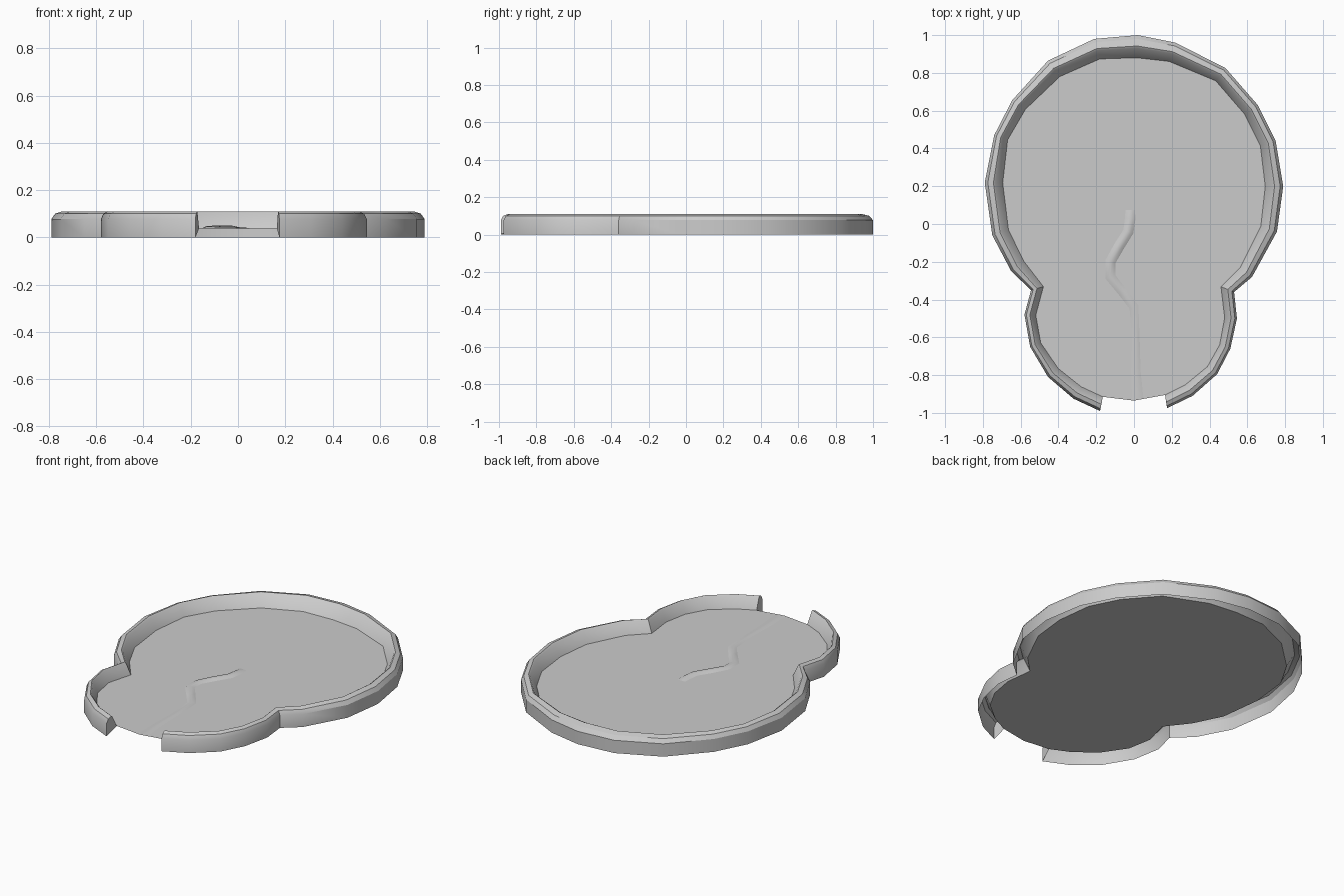
import bpy, bmesh, math
from mathutils import Vector

if "Cube" in bpy.data.objects:
    bpy.data.objects.remove(bpy.data.objects["Cube"])

# Outer rim outline, clockwise from the left side of the gap: x, y, wall thickness
OUTLINE = [
    (-.18, -.99, .075), (-.32, -.925, .075), (-.455, -.81, .07), (-.55, -.65, .06),
    (-.58, -.48, .06), (-.545, -.35, .068), (-.65, -.25, .085), (-.75, -.06, .09),
    (-.79, .22, .095), (-.74, .47, .075), (-.645, .655, .085), (-.455, .865, .105),
    (-.21, .98, .11), (.02, 1.0, .12), (.22, .96, .105), (.485, .825, .085),
    (.655, .63, .085), (.75, .44, .085), (.79, .20, .095), (.757, -.04, .09),
    (.625, -.28, .08), (.53, -.36, .075), (.545, -.50, .065), (.51, -.66, .06),
    (.44, -.795, .065), (.31, -.91, .07), (.175, -.975, .07)]
FLOOR_Z = 0.038
# Wall section: fraction of thickness inward, height
SECTION = [(0, 0), (0, .077), (.17, .1), (.48, .11), (.58, .104), (1, FLOOR_Z)]


def make_object(name, bm, angle=30):
    mesh = bpy.data.meshes.new(name)
    bm.to_mesh(mesh)
    bm.free()
    obj = bpy.data.objects.new(name, mesh)
    bpy.context.collection.objects.link(obj)
    bpy.ops.object.select_all(action='DESELECT')
    obj.select_set(True)
    bpy.context.view_layer.objects.active = obj
    bpy.ops.object.shade_smooth_by_angle(angle=math.radians(angle))
    return obj


def right_normals(points):
    """Unit normals to the right of an open path."""
    result = []
    last = len(points) - 1
    for i in range(len(points)):
        total = Vector((0, 0))
        for a, b in ((i - 1, i), (i, i + 1)):
            if a >= 0 and b <= last:
                total += (points[b] - points[a]).normalized()
        total.normalize()
        result.append(Vector((total.y, -total.x)))
    return result


def bridge(bm, rows):
    for a, b in zip(rows, rows[1:]):
        for j in range(len(a) - 1):
            bm.faces.new((a[j], b[j], b[j + 1], a[j + 1]))


# Rim wall: hollow shell, open underneath, closed at the gap
pts = [Vector(p[:2]) for p in OUTLINE]
normals = right_normals(pts)
normals[0], normals[-1] = Vector((.2, 1)), Vector((-.15, 1))
bm = bmesh.new()
rows = []
for p, n, o in zip(pts, normals, OUTLINE):
    rows.append([bm.verts.new((*(p + n * o[2] * f), z)) for f, z in SECTION])
bridge(bm, rows)
bm.faces.new(rows[0])
bm.faces.new(rows[-1][::-1])
bmesh.ops.recalc_face_normals(bm, faces=bm.faces)
make_object("rim_wall", bm)

# Floor sheet: inner foot of the wall plus the bowed front lip
bm = bmesh.new()
foot = [p + n * o[2] for p, n, o in zip(pts, normals, OUTLINE)] + [Vector((0, -.935))]
face = bm.faces.new([bm.verts.new((*p, FLOOR_Z)) for p in reversed(foot)])
if face.normal.z < 0:
    face.normal_flip()
bmesh.ops.triangulate(bm, faces=bm.faces)
bmesh.ops.recalc_face_normals(bm, faces=bm.faces)
if sum(f.normal.z for f in bm.faces) < 0:
    bmesh.ops.reverse_faces(bm, faces=bm.faces)
make_object("floor", bm)

# Low winding ridge on the floor: x, y, half width, height
RIDGE = [(-.02, .075, .025, .001), (-.02, .03, .028, .01), (-.03, -.04, .028, .012),
         (-.08, -.12, .028, .012), (-.125, -.2, .028, .01), (-.125, -.28, .028, .008),
         (-.06, -.36, .025, .006), (0, -.44, .025, .005), (.01, -.61, .02, .004),
         (.01, -.78, .025, .004), (.02, -.925, .03, .003)]
path = [Vector(r[:2]) for r in RIDGE]
bm = bmesh.new()
rows = []
for p, n, r in zip(path, right_normals(path), RIDGE):
    rows.append([bm.verts.new((*(p + n * r[2] * s), FLOOR_Z + r[3] * h + .0004))
                 for s, h in ((-1, 0), (-.5, .75), (0, 1), (.5, .75), (1, 0))])
bridge(bm, rows)
for f in bm.faces:
    f.normal_update()
if sum(f.normal.z for f in bm.faces) < 0:
    bmesh.ops.reverse_faces(bm, faces=bm.faces)
make_object("floor_ridge", bm, 40)
